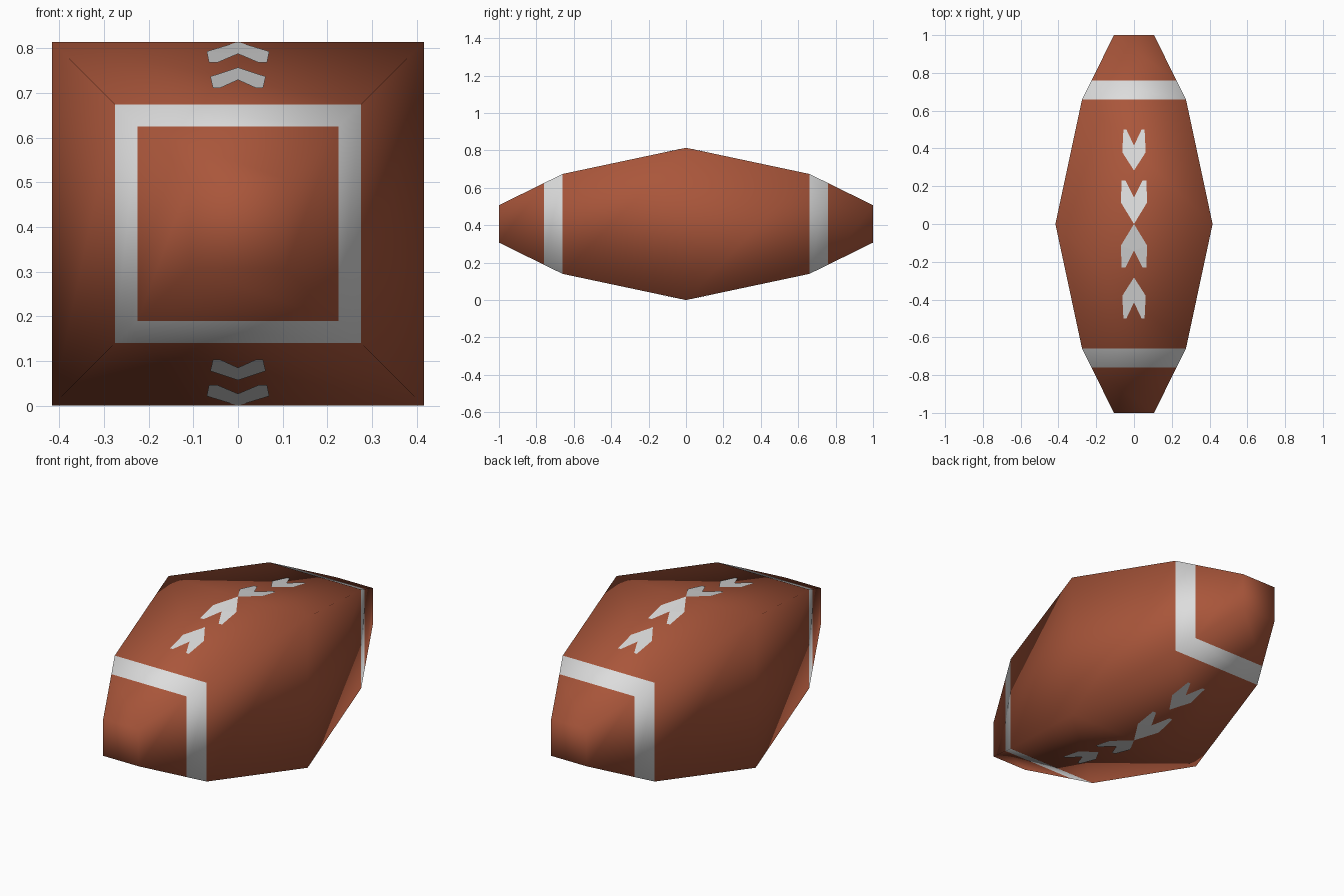
import bpy
import bmesh

if "Cube" in bpy.data.objects:
    bpy.data.objects.remove(bpy.data.objects["Cube"])


def material(name, rgb):
    m = bpy.data.materials.new(name)
    m.diffuse_color = (*rgb, 1)
    m.use_nodes = True
    m.node_tree.nodes["Principled BSDF"].inputs["Base Color"].default_value = m.diffuse_color
    return m


leather = material("brown leather", (0.40, 0.093, 0.043))
white = material("white paint", (0.72, 0.72, 0.72))
MID_Z = 0.407


def make_object(name, bm, mats):
    me = bpy.data.meshes.new(name)
    bm.to_mesh(me)
    bm.free()
    ob = bpy.data.objects.new(name, me)
    bpy.context.collection.objects.link(ob)
    for m in mats:
        me.materials.append(m)
    return ob


# Ball body: square rings along y (y, half width, half height)
half = [(0.66, 0.275, 0.267), (0.76, 0.225, 0.218), (1.0, 0.106, 0.1)]
rings = [(-y, w, h) for y, w, h in reversed(half)] + [(0, 0.416, MID_Z)] + half
bm = bmesh.new()
loops = [[bm.verts.new((sx * w, y, MID_Z + sz * h))
          for sx, sz in ((-1, -1), (1, -1), (1, 1), (-1, 1))] for y, w, h in rings]
for a, b in zip(loops, loops[1:]):
    for i in range(4):
        j = (i + 1) % 4
        bm.faces.new((a[i], a[j], b[j], b[i]))
bm.faces.new(loops[0])
bm.faces.new(loops[-1])
bmesh.ops.recalc_face_normals(bm, faces=bm.faces)
# White bands are the faces between y = 0.66 and 0.76 at both ends
for f in bm.faces:
    f.smooth = True
    f.material_index = int(0.67 < abs(f.calc_center_median().y) < 0.75)
make_object("ball_body", bm, [leather, white])

# Chevron laces: right half outlines, mirrored in x, y and z
chevrons = [
    [(0, 0.0), (0.07, 0.115), (0.065, 0.23), (0.045, 0.23), (0, 0.14)],
    [(0, 0.283), (0.062, 0.38), (0.056, 0.50), (0.04, 0.50), (0, 0.415)],
]
SLOPE = (MID_Z - 0.267) / 0.66
for side, sz in (("top", 1), ("bottom", -1)):
    bm = bmesh.new()
    for outline in chevrons:
        for sy in (-1, 1):
            for sx in (-1, 1):
                vs = [bm.verts.new((sx * x, sy * y,
                                    MID_Z + sz * (MID_Z - SLOPE * y + 0.003 * (y > 0))))
                      for x, y in outline]
                f = bm.faces.new(vs)
                f.normal_update()
                if f.normal.z * sz < 0:
                    f.normal_flip()
    bmesh.ops.triangulate(bm, faces=bm.faces[:])
    make_object(side + "_laces", bm, [white])
